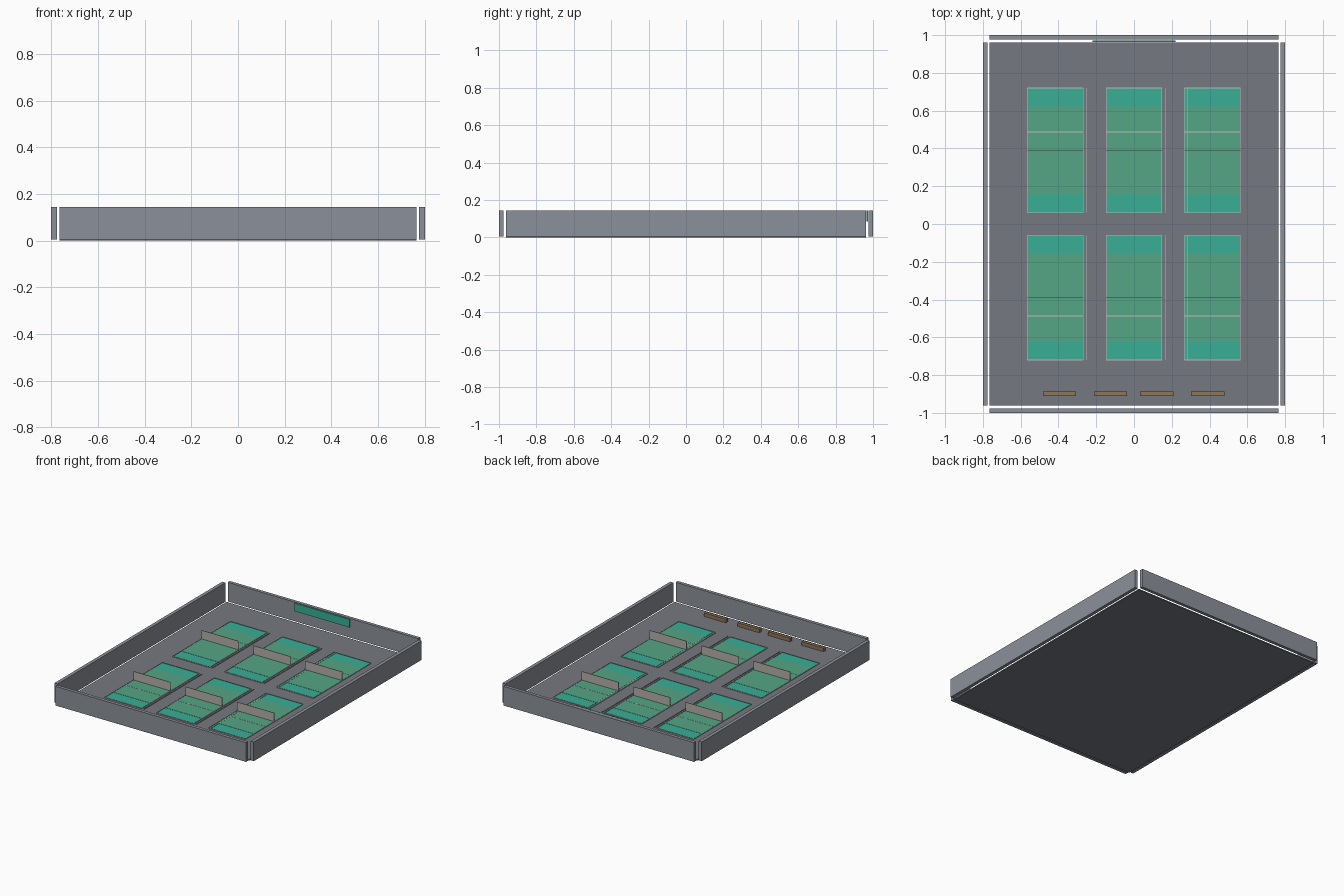
import bpy

if "Cube" in bpy.data.objects:
    bpy.data.objects.remove(bpy.data.objects["Cube"])


def material(name, rgb):
    m = bpy.data.materials.new(name)
    m.diffuse_color = (*rgb, 1)
    m.use_nodes = True
    m.node_tree.nodes["Principled BSDF"].inputs["Base Color"].default_value = m.diffuse_color
    return m


SURFACE = material("asphalt", (0.18, 0.19, 0.22))
FENCE = material("fence_grey", (0.26, 0.28, 0.32))
TEAL = material("court_teal", (0.04, 0.43, 0.30))
GREEN = material("court_green", (0.09, 0.38, 0.24))
LINE = material("line_white", (0.55, 0.53, 0.50))
NET = material("net_beige", (0.45, 0.43, 0.40))
WOOD = material("bench_wood", (0.27, 0.18, 0.10))


def box(name, x, y, z, mat):
    """Box given by (min, max) ranges on each axis."""
    xs, ys, zs = x, y, z
    verts = [(a, b, c) for a in xs for b in ys for c in zs]
    faces = [(0, 1, 3, 2), (4, 6, 7, 5), (0, 4, 5, 1),
             (2, 3, 7, 6), (0, 2, 6, 4), (1, 5, 7, 3)]
    me = bpy.data.meshes.new(name)
    me.from_pydata(verts, [], faces)
    me.materials.append(mat)
    ob = bpy.data.objects.new(name, me)
    bpy.context.collection.objects.link(ob)
    return ob


# Ground slab
TOP = 0.008
box("ground_slab", (-0.765, 0.765), (-0.962, 0.962), (0, TOP), SURFACE)

# Perimeter fences, standing just off the slab
FZ = (0.006, 0.145)
box("front_fence", (-0.765, 0.765), (-1.0, -0.976), FZ, FENCE)
box("back_fence", (-0.765, 0.765), (0.976, 1.0), FZ, FENCE)
box("left_fence", (-0.80, -0.775), (-0.962, 0.962), FZ, FENCE)
box("right_fence", (0.775, 0.80), (-0.962, 0.962), FZ, FENCE)

# Windscreen panel inside the back fence
box("windscreen", (-0.22, 0.22), (0.964, 0.972), (0.085, 0.143), TEAL)

# Six courts: apron, playing area, lines and net
W, L = 0.148, 0.33
for cx, stripe in ((-0.417, 0.167), (0, 0.167), (0.415, -0.132)):
    for side in (-1, 1):
        cy = 0.39 * side
        xr = (cx - W, cx + W)
        box("court_apron", xr, (cy - L, cy + L), (TOP - 0.002, TOP + 0.003), TEAL)
        box("court_play_area", (cx - W + 0.002, cx + W - 0.002),
            (cy - 0.233, cy + 0.233), (TOP, TOP + 0.0045), GREEN)
        for dx in (-W, W, stripe):
            box("side_line", (cx + dx - 0.0015, cx + dx + 0.0015),
                (cy - L, cy + L), (TOP - 0.001, TOP + 0.0055), LINE)
        ly = cy + 0.097 * side
        for y in (ly, cy - L, cy + L):
            box("cross_line", xr, (y - 0.0015, y + 0.0015),
                (TOP, TOP + 0.0055), LINE)
        box("net", xr, (cy - 0.002, cy + 0.002), (TOP, 0.075), NET)

# Benches along the front
for cx in (-0.395, -0.125, 0.12, 0.39):
    box("bench", (cx - 0.088, cx + 0.088), (-0.911, -0.888), (TOP, 0.034), WOOD)
